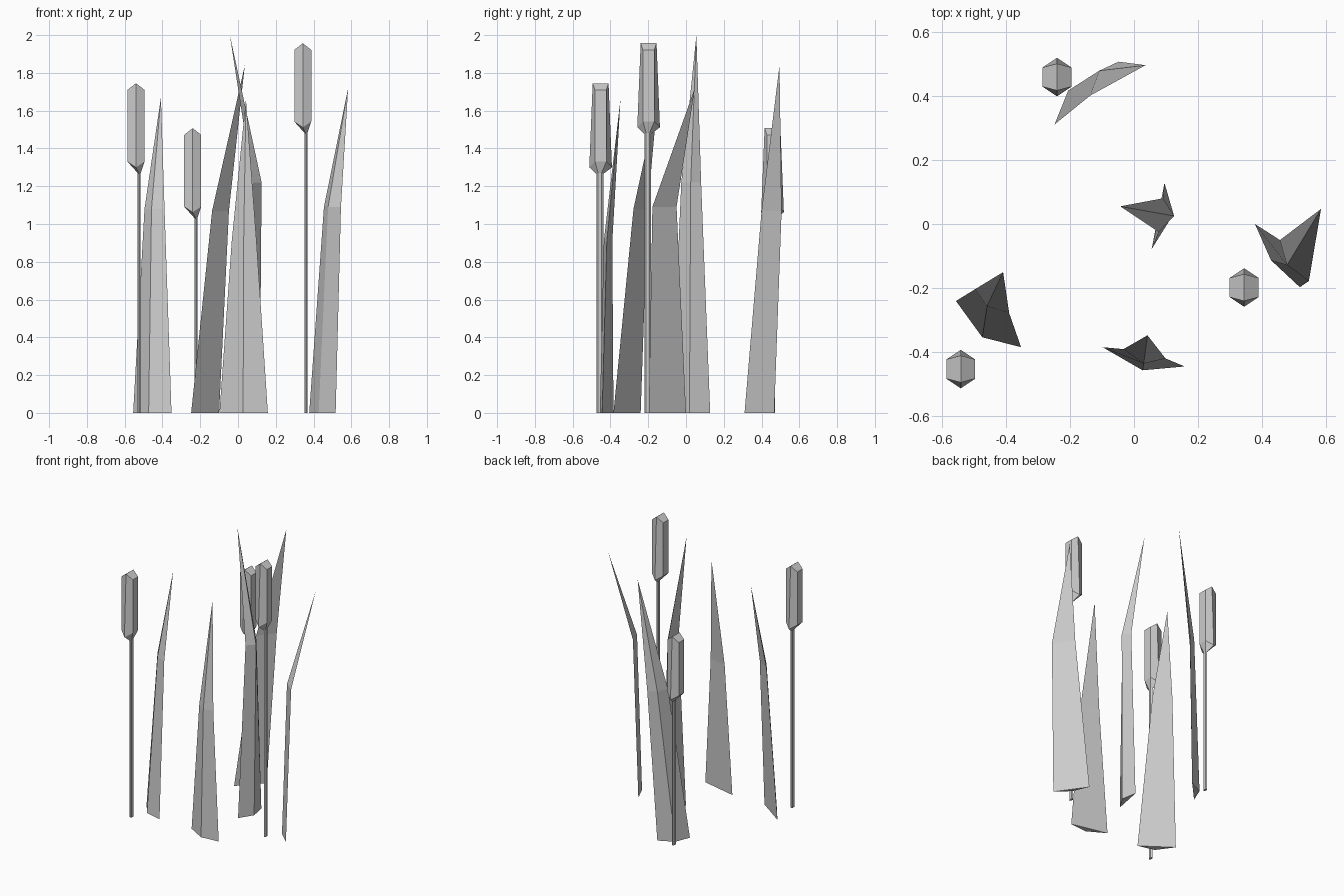
import bpy, bmesh

if "Cube" in bpy.data.objects:
    bpy.data.objects.remove(bpy.data.objects["Cube"])


def build(name, rings, tip=None, cap=None):
    """Skin stacked rings of points; finish in a tip or with given cap faces."""
    bm = bmesh.new()
    loops = [[bm.verts.new(p) for p in ring] for ring in rings]
    n = len(loops[0])
    bm.faces.new(loops[0])
    for a, b in zip(loops, loops[1:]):
        for i in range(n):
            j = (i + 1) % n
            bm.faces.new((a[i], a[j], b[j], b[i]))
    top = loops[-1]
    if tip:
        t = bm.verts.new(tip)
        for i in range(n):
            bm.faces.new((top[i], top[(i + 1) % n], t))
    for face in cap or []:
        bm.faces.new([top[i] for i in face])
    bmesh.ops.recalc_face_normals(bm, faces=bm.faces[:])
    me = bpy.data.meshes.new(name)
    bm.to_mesh(me)
    bm.free()
    ob = bpy.data.objects.new(name, me)
    bpy.context.collection.objects.link(ob)
    return ob


def hexagon(cx, cy, rx, side_y, ry, z_point, z_side):
    """Six-sided ring with its two points along y."""
    return [(cx, cy - ry, z_point), (cx + rx, cy - side_y, z_side),
            (cx + rx, cy + side_y, z_side), (cx, cy + ry, z_point),
            (cx - rx, cy + side_y, z_side), (cx - rx, cy - side_y, z_side)]


# Reeds: thin stem, flared collar, hexagonal seed head with a ridged top
def reed(name, x, y, top):
    sx, sy = x + 0.017, y - 0.004
    build(name, [
        hexagon(sx, sy, 0.008, 0.009, 0.018, 0, 0),
        hexagon(sx, sy, 0.008, 0.009, 0.018, top - 0.48, top - 0.475),
        hexagon(x, y, 0.045, 0.03, 0.06, top - 0.445, top - 0.415),
        hexagon(x, y, 0.045, 0.03, 0.042, top, top - 0.035),
    ], cap=[(0, 1, 2, 3), (3, 4, 5, 0)])


reed("reed_left", -0.54, -0.452, 1.745)
reed("reed_back", -0.24, 0.458, 1.507)
reed("reed_right", 0.343, -0.198, 1.957)


# Leaves: triangular section (left edge, ridge, right edge), bent, pointed
def leaf(name, base, mid, mid_z, tip):
    build(name, [[(x, y, 0) for x, y in base],
                 [(x, y, mid_z) for x, y in mid]], tip=tip)


leaf("leaf_left",
     [(-0.555, -0.24), (-0.473, -0.353), (-0.352, -0.384)],
     [(-0.495, -0.203), (-0.458, -0.256), (-0.389, -0.278)],
     1.08, (-0.408, -0.15, 1.67))
leaf("leaf_front",
     [(-0.098, -0.384), (0.027, -0.456), (0.158, -0.444)],
     [(-0.033, -0.39), (0.03, -0.435), (0.098, -0.419)],
     0.91, (0.042, -0.347, 1.66))
leaf("leaf_center",
     [(0.095, 0.128), (0.115, 0.018), (0.055, -0.078)],
     [(0.09, 0.08), (0.125, 0.025), (0.077, -0.025)],
     1.22, (-0.043, 0.055, 2.0))
leaf("leaf_right",
     [(0.377, 0.0), (0.427, -0.113), (0.517, -0.197)],
     [(0.455, -0.05), (0.477, -0.128), (0.545, -0.178)],
     1.09, (0.583, 0.047, 1.72))
leaf("leaf_back",
     [(-0.248, 0.31), (-0.205, 0.416), (-0.1, 0.467)],
     [(-0.137, 0.4), (-0.108, 0.478), (-0.048, 0.506)],
     1.07, (0.036, 0.495, 1.84))
